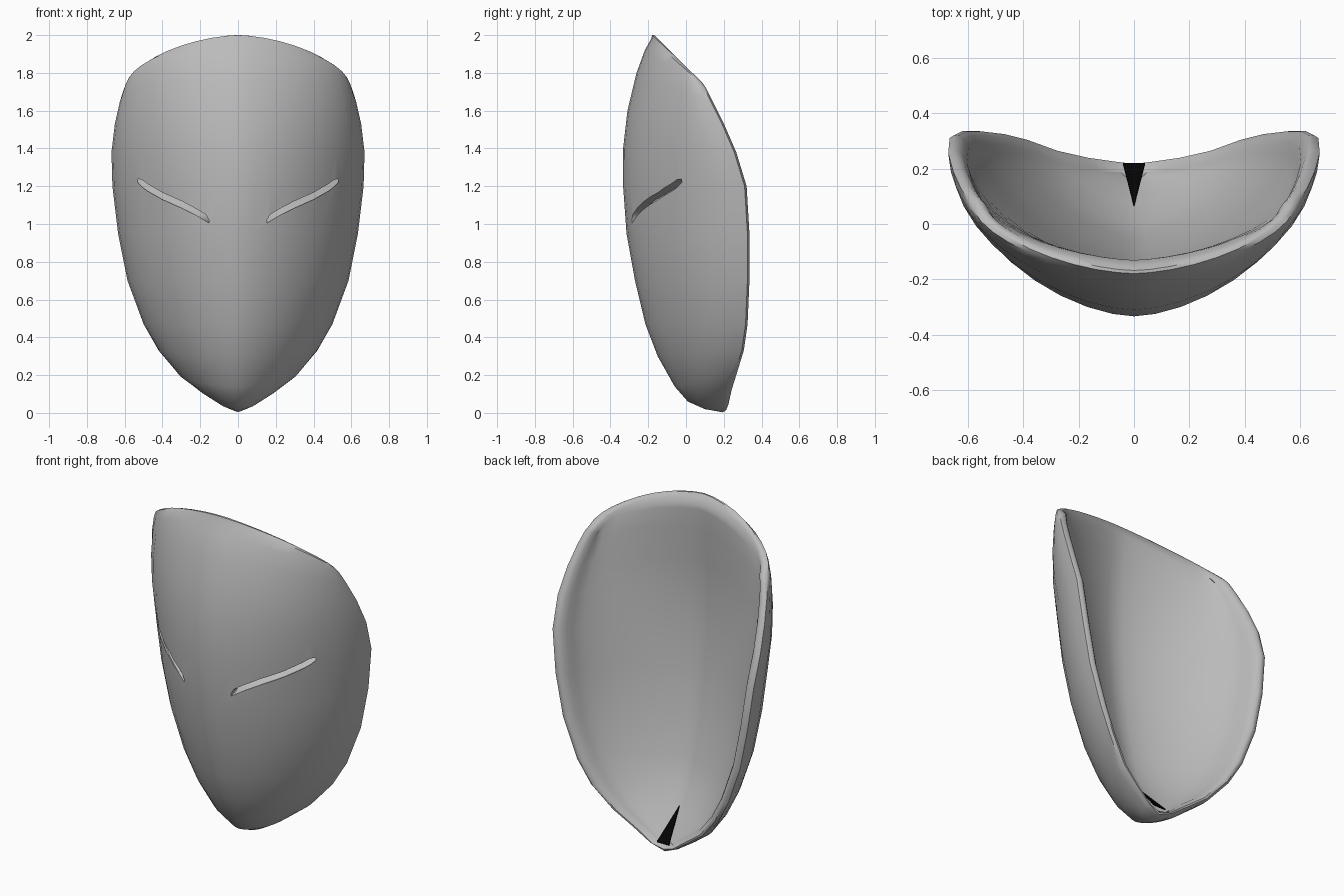
import bpy
import bmesh
from math import sin, cos, pi, radians, copysign
from mathutils import Vector

cube = bpy.data.objects.get("Cube")
if cube:
    bpy.data.objects.remove(cube, do_unlink=True)


def make_material(name, value):
    mat = bpy.data.materials.new(name)
    mat.use_nodes = True
    colour = (value, value, value, 1)
    mat.diffuse_color = colour
    mat.node_tree.nodes["Principled BSDF"].inputs["Base Color"].default_value = colour
    return mat


def make_object(name, bm, mat):
    bmesh.ops.recalc_face_normals(bm, faces=bm.faces[:])
    mesh = bpy.data.meshes.new(name)
    bm.to_mesh(mesh)
    bm.free()
    obj = bpy.data.objects.new(name, mesh)
    bpy.context.collection.objects.link(obj)
    mesh.materials.append(mat)
    return obj


grey = make_material("plain grey", 0.5)
black = make_material("black", 0.001)

# Rows from chin to forehead:
# centre height, outer centre y, inner centre y, half width, rim y, rim height
ROWS = [
    (.02, .10, .16, .09, .21, .045),
    (.06, .01, .12, .20, .23, .12),
    (.14, -.06, .075, .31, .255, .20),
    (.30, -.15, .0, .42, .295, .33),
    (.47, -.215, -.045, .50, .315, .47),
    (.70, -.27, -.10, .585, .325, .70),
    (.95, -.315, -.14, .635, .325, .95),
    (1.2, -.333, -.16, .665, .31, 1.2),
    (1.4, -.333, -.165, .67, .255, 1.38),
    (1.6, -.31, -.155, .652, .19, 1.53),
    (1.8, -.262, -.135, .625, .13, 1.65),
    (1.92, -.218, -.13, .602, .095, 1.72),
    (1.98, -.185, -.13, .585, .075, 1.75),
]
COLUMNS = 20
OUTER_POWER, INNER_POWER = 1.7, 1.55


def section(width, front, rim, z_centre, z_rim, power):
    """Half-superellipse from one rim round the front to the other rim."""
    points = []
    for i in range(COLUMNS + 1):
        t = pi * (i / COLUMNS - 0.5)
        s = copysign(abs(sin(t)) ** (2 / power), t)
        c = max(cos(t), 0) ** (2 / power)
        points.append(Vector((width * s,
                              rim - (rim - front) * c,
                              z_rim + (z_centre - z_rim) * c)))
    return points


# Outer and inner skins of the thick mask
bm = bmesh.new()
outer, inner = [], []
for z, front, back, width, rim, z_rim in ROWS:
    inset = min(0.068, width * 0.5)
    z_inner = min(max(z, z_rim), 1.945)
    outer.append([bm.verts.new(p) for p in
                  section(width, front, rim, z, z_rim, OUTER_POWER)])
    inner.append([bm.verts.new(p) for p in
                  section(width - inset, back, rim - inset / 2, z_inner, z_rim, INNER_POWER)])
chin_outer = bm.verts.new((0, 0.195, 0.003))
chin_inner = bm.verts.new((0, 0.187, 0.05))

for skin, chin in ((outer, chin_outer), (inner, chin_inner)):
    for a, b in zip(skin, skin[1:]):
        for i in range(COLUMNS):
            bm.faces.new((a[i], a[i + 1], b[i + 1], b[i]))
    for i in range(COLUMNS):
        bm.faces.new((chin, skin[0][i + 1], skin[0][i]))


def boundary(skin, chin):
    left = [row[-1] for row in skin]
    right = [row[0] for row in skin[:-1]]
    return [chin] + left + skin[-1][-2::-1] + right[::-1]


# Rounded rim: three loops on a curve bulging out between the two skins
loop_out, loop_in = boundary(outer, chin_outer), boundary(inner, chin_inner)
rim_loops = [[], [], []]
for o, n in zip(loop_out, loop_in):
    c = sin(pi * outer[-1].index(o) / COLUMNS) if o in outer[-1] else 0
    push = Vector((0, 0.026 - 0.036 * c, 0.038 * c))
    control = (o.co + n.co) / 2 + push * 2
    for k, loop in enumerate(rim_loops):
        t = (k + 1) / 4
        loop.append(bm.verts.new(o.co * (1 - t) ** 2 + control * 2 * t * (1 - t) + n.co * t * t))
loops = [loop_out] + rim_loops + [loop_in]
for a, b in zip(loops, loops[1:]):
    for i in range(len(a)):
        j = (i + 1) % len(a)
        bm.faces.new((a[i], a[j], b[j], b[i]))
mask = make_object("mask_shell", bm, grey)

# Slanted eye grooves: position across, lower edge, upper edge
GROOVE = [(.153, 1.005, 1.02), (.17, 1.015, 1.05), (.22, 1.045, 1.08),
          (.30, 1.085, 1.122), (.40, 1.13, 1.166), (.48, 1.175, 1.213),
          (.51, 1.198, 1.235), (.53, 1.22, 1.238)]


def face_y(x):
    return 0.315 - 0.642 * (1 - (x / 0.655) ** OUTER_POWER) ** (1 / OUTER_POWER)


# Each groove slopes in from its lower edge and stops at a step above
bm = bmesh.new()
for side in (-1, 1):
    rings = []
    for x, low, high in GROOVE:
        y = face_y(x)
        corners = ((y - 0.08, low), (y - 0.08, high), (y + 0.05, high), (y + 0.012, low))
        rings.append([bm.verts.new((side * x, cy, cz)) for cy, cz in corners])
    for a, b in zip(rings, rings[1:]):
        for i in range(4):
            j = (i + 1) % 4
            bm.faces.new((a[i], a[j], b[j], b[i]))
    bm.faces.new(rings[0])
    bm.faces.new(rings[-1])
cutter = make_object("eye_groove_cutter", bm, grey)
cutter.hide_render = True

cut = mask.modifiers.new("eye grooves", 'BOOLEAN')
cut.operation = 'DIFFERENCE'
cut.solver = 'EXACT'
cut.object = cutter
bpy.ops.object.select_all(action='DESELECT')
bpy.context.view_layer.objects.active = mask
mask.select_set(True)
bpy.ops.object.modifier_apply(modifier=cut.name)
bpy.data.objects.remove(cutter, do_unlink=True)
bpy.ops.object.shade_smooth_by_angle(angle=radians(42))

# Dark wedge inside the chin
bm = bmesh.new()
wedge = [Vector((-.04, .215, .055)), Vector((.04, .215, .055)), Vector((0, .06, .222))]
lift = Vector((0, 0.005, 0.005))
upper = [bm.verts.new(p + lift) for p in wedge]
lower = [bm.verts.new(p) for p in wedge]
bm.faces.new(upper)
bm.faces.new(lower[::-1])
for i in range(3):
    j = (i + 1) % 3
    bm.faces.new((upper[i], lower[i], lower[j], upper[j]))
make_object("chin_wedge", bm, black)
